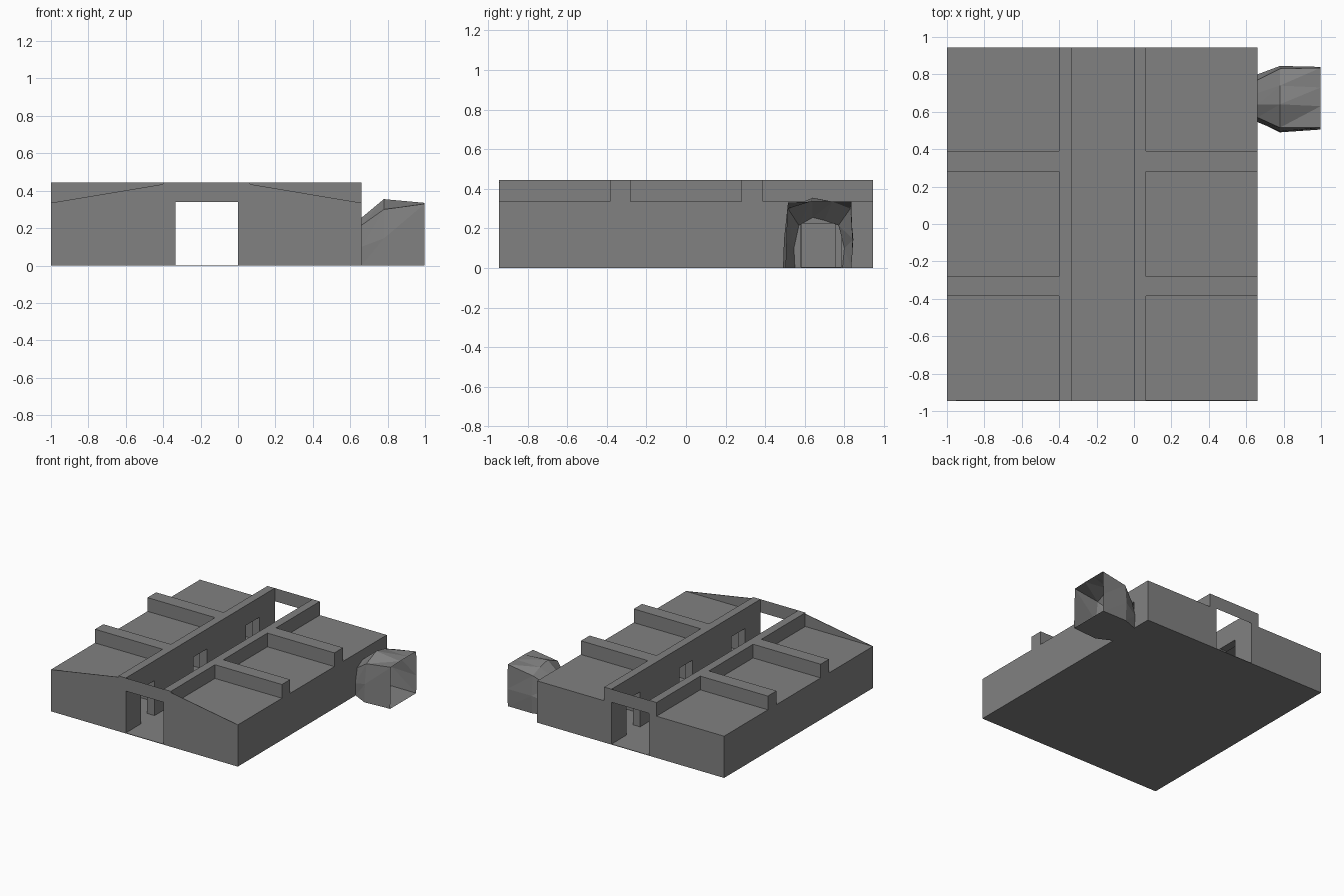
import bpy, bmesh
from mathutils import Vector

if "Cube" in bpy.data.objects:
    bpy.data.objects.remove(bpy.data.objects["Cube"])

stone = bpy.data.materials.new("grey_stone")
stone.diffuse_color = (0.22, 0.22, 0.22, 1)
stone.use_nodes = True
stone.node_tree.nodes["Principled BSDF"].inputs["Base Color"].default_value = stone.diffuse_color


def make_object(name, bm):
    mesh = bpy.data.meshes.new(name)
    bm.to_mesh(mesh)
    bm.free()
    mesh.materials.append(stone)
    ob = bpy.data.objects.new(name, mesh)
    bpy.context.collection.objects.link(ob)
    return ob


def box(name, x, y, z):
    bm = bmesh.new()
    bmesh.ops.create_cube(bm, size=1)
    for v in bm.verts:
        v.co = [r[0] if c < 0 else r[1] for c, r in zip(v.co, (x, y, z))]
    return make_object(name, bm)


def cut(target, x, y, z):
    cutter = box("cutter", x, y, z)
    cutter.hide_render = True
    mod = target.modifiers.new("cut", 'BOOLEAN')
    mod.operation = 'DIFFERENCE'
    mod.solver = 'EXACT'
    mod.object = cutter
    bpy.context.view_layer.objects.active = target
    bpy.ops.object.modifier_apply(modifier=mod.name)
    bpy.data.objects.remove(cutter)


def oriented_faces(name, polygons, toward):
    """Single-sided faces whose normals point along toward(face)."""
    bm = bmesh.new()
    for poly in polygons:
        bm.faces.new([bm.verts.new(p) for p in poly])
    bm.normal_update()
    for f in bm.faces:
        if f.normal.dot(toward(f)) < 0:
            f.normal_flip()
    bmesh.ops.remove_doubles(bm, verts=bm.verts, dist=0.0001)
    return make_object(name, bm)


L, R, END = -1.0, 0.66, 0.945        # body extents
FLOOR, ROOF, TOP = 0.004, 0.335, 0.445

# Main block with the open central corridor
body = box("building", (L, R), (-END, END), (0, TOP))
cut(body, (-0.335, 0), (-1.1, 1.1), (FLOOR, 1))

# Sunken roof bays (leaving raised ribs), rooms below and doorways
bays = [(-END, -0.385, -1.1, -0.385), (-0.28, 0.28, -0.28, 0.28),
        (0.39, END, 0.39, 1.1)]
for y0, y1, c0, c1 in bays:
    mid = (y0 + y1) / 2
    cut(body, (-1.1, -0.4), (c0, c1), (ROOF, 1))
    cut(body, (0.065, 0.8), (c0, c1), (ROOF, 1))
    room_y = (max(y0, -0.915), min(y1, 0.915))
    cut(body, (-0.97, -0.4), room_y, (FLOOR, 0.31))
    cut(body, (0.065, 0.63), room_y, (FLOOR, 0.31))
    cut(body, (-0.45, 0.11), (mid - 0.085, mid + 0.085), (FLOOR, 0.285))

# Opening from the back right room into the tunnel
cut(body, (0.6, 0.7), (0.58, 0.785), (FLOOR, 0.225))

# Lintels over the two corridor ends, facing outwards
for name, s in (("front_lintel", -1), ("back_lintel", 1)):
    y = s * END
    oriented_faces(name, [[(-0.335, y, 0.34), (0, y, 0.34), (0, y, TOP), (-0.335, y, TOP)]],
                   lambda f, s=s: Vector((0, s, 0)))

# Thin triangular gables along the front edge
for name, xo, xi in (("left_gable", L, -0.4), ("right_gable", R, 0.065)):
    bm = bmesh.new()
    face = bm.faces.new([bm.verts.new((x, -END, z)) for x, z in
                         ((xo, ROOF), (xi, ROOF), (xi, 0.435))])
    ext = bmesh.ops.extrude_face_region(bm, geom=[face])
    for v in ext["geom"]:
        if isinstance(v, bmesh.types.BMVert):
            v.co.y += 0.004
    bmesh.ops.recalc_face_normals(bm, faces=bm.faces)
    make_object(name, bm)

# Rough arched tunnel, its faces turned inwards
rings = [
    (0.66, [(.55, 0), (.545, .1), (.57, .215), (.64, .255), (.7, .24), (.77, .215), (.80, .1), (.79, 0)]),
    (0.78, [(.49, 0), (.495, .145), (.515, .30), (.64, .355), (.74, .335), (.83, .30), (.845, .145), (.835, 0)]),
    (0.998, [(.505, 0), (.51, .14), (.515, .33), (.63, .335), (.73, .335), (.835, .335), (.84, .14), (.835, 0)]),
]
pts = [[(x, y, z) for y, z in ring] for x, ring in rings]
quads = []
for a, b in zip(pts, pts[1:]):
    n = len(a)
    for i in range(n):
        j = (i + 1) % n
        quads += [[a[i], b[i], b[j]], [a[i], b[j], a[j]]]
tunnel = oriented_faces("cave_tunnel", quads,
                        lambda f: Vector((0.83, 0.67, 0.15)) - f.calc_center_median())
bm = bmesh.new()
bm.from_mesh(tunnel.data)
bmesh.ops.dissolve_limit(bm, angle_limit=0.03, verts=bm.verts, edges=bm.edges)
bm.to_mesh(tunnel.data)
bm.free()
